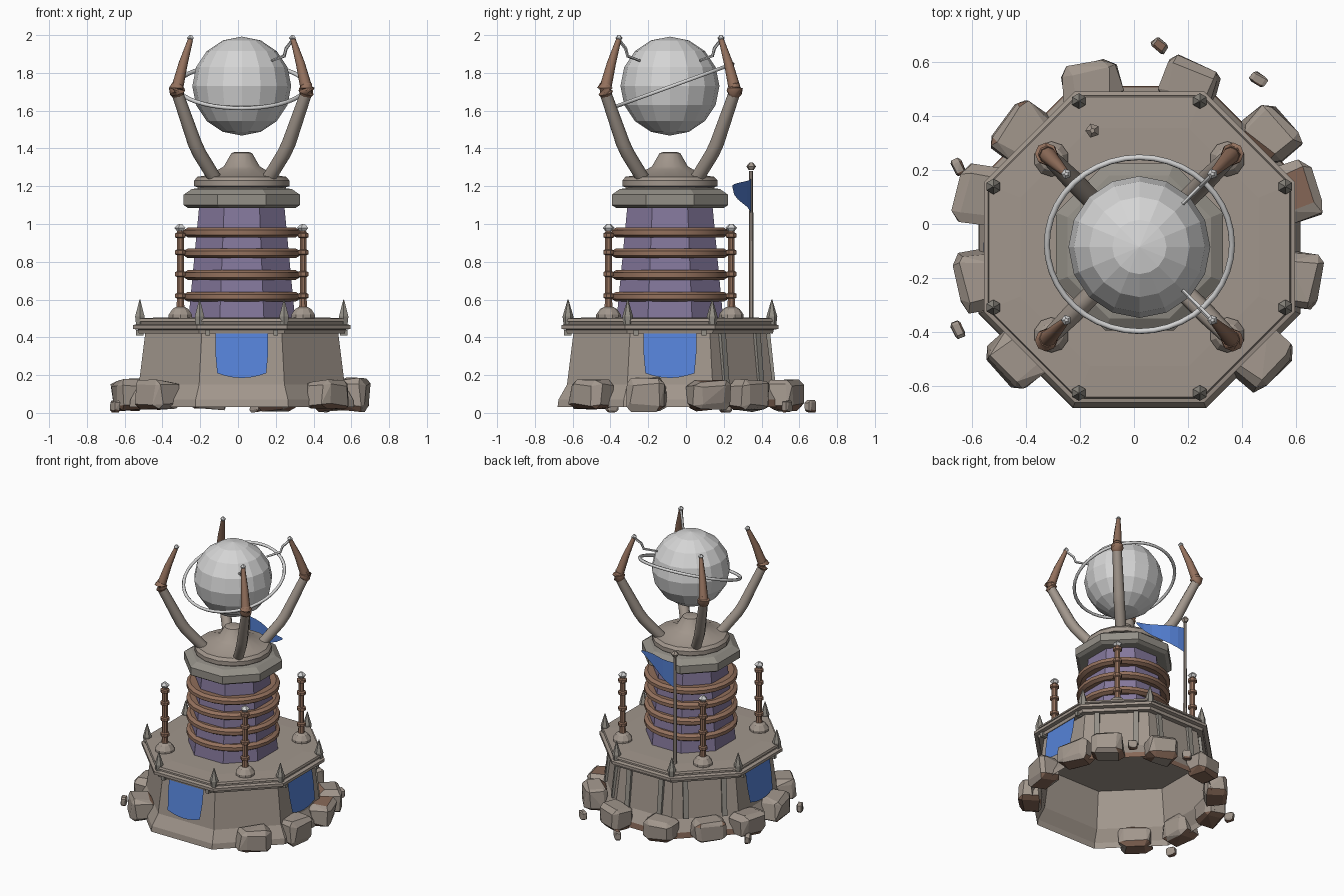
import bpy, bmesh, math, random
from mathutils import Vector, Matrix

if "Cube" in bpy.data.objects:
    bpy.data.objects.remove(bpy.data.objects["Cube"])

random.seed(4)
C = Vector((0.02, -0.085, 0))  # tower axis
S = [(sx, sy) for sx in (-1, 1) for sy in (-1, 1)]


def mat(name, rgb):
    m = bpy.data.materials.new(name)
    m.diffuse_color = (*[(c / 255) ** 2.2 for c in rgb], 1)
    m.use_nodes = True
    m.node_tree.nodes["Principled BSDF"].inputs["Base Color"].default_value = m.diffuse_color
    return m


STONE = mat("stone", (160, 149, 139))
TRIM = mat("grey trim", (146, 142, 134))
PURPLE = mat("purple wall", (131, 119, 154))
COPPER = mat("copper", (146, 112, 93))
EARTH = mat("brown earth", (134, 104, 88))
BLUE = mat("blue cloth", (86, 129, 214))
SILVER = mat("silver", (212, 212, 212))


def finish(name, bm, *mats, smooth=None):
    bmesh.ops.recalc_face_normals(bm, faces=bm.faces)
    me = bpy.data.meshes.new(name)
    bm.to_mesh(me)
    bm.free()
    ob = bpy.data.objects.new(name, me)
    bpy.context.collection.objects.link(ob)
    for m in mats:
        me.materials.append(m)
    if smooth:
        bpy.ops.object.select_all(action='DESELECT')
        ob.select_set(True)
        bpy.context.view_layer.objects.active = ob
        bpy.ops.object.shade_smooth_by_angle(angle=math.radians(smooth))
    return ob


def skin(bm, rings, closed=False):
    n = len(rings[0])
    pairs = list(zip(rings, rings[1:])) + ([(rings[-1], rings[0])] if closed else [])
    for a, b in pairs:
        for i in range(n):
            j = (i + 1) % n
            bm.faces.new((a[i], a[j], b[j], b[i]))


def lathe(name, prof, n, m, at=C, cap_top=True, cap_bottom=False, closed=False, smooth=None):
    """Revolve (flat-to-centre distance, z) points into an n-sided form."""
    bm = bmesh.new()
    rings = []
    for r, z in prof:
        R = r / math.cos(math.pi / n)
        rings.append([bm.verts.new((at[0] + R * math.cos((i + .5) * math.tau / n),
                                    at[1] + R * math.sin((i + .5) * math.tau / n), at[2] + z))
                      for i in range(n)])
    skin(bm, rings, closed)
    if cap_top and not closed:
        bm.faces.new(rings[-1])
    if cap_bottom and not closed:
        bm.faces.new(rings[0])
    return finish(name, bm, m, smooth=smooth)


def tube(name, pts, radii, m, n=8, smooth=50):
    bm = bmesh.new()
    pts = [Vector(p) for p in pts]
    rings = []
    for k, p in enumerate(pts):
        t = (pts[min(k + 1, len(pts) - 1)] - pts[max(k - 1, 0)]).normalized()
        q = t.to_track_quat('Z', 'Y')
        rings.append([bm.verts.new(p + q @ Vector((radii[k] * math.cos(i * math.tau / n),
                                                   radii[k] * math.sin(i * math.tau / n), 0)))
                      for i in range(n)])
    skin(bm, rings)
    bm.faces.new(rings[0])
    bm.faces.new(rings[-1])
    return finish(name, bm, m, smooth=smooth)


def box(name, size, M, m, taper=1):
    bm = bmesh.new()
    bmesh.ops.create_cube(bm, size=1)
    for v in bm.verts:
        if v.co.z > 0:
            v.co.x *= taper
            v.co.y *= taper
    bmesh.ops.transform(bm, matrix=M @ Matrix.Diagonal((*size, 1)), verts=bm.verts)
    return finish(name, bm, m)


def crystal(name, at, r, h, m):
    at = Vector(at)
    lathe(name, [(r * .5, -h / 2), (r, 0), (r * .35, h / 2)], 5, m, at, cap_bottom=True)


# Hollow eight-sided base with a flared foot; the back foot is earthy
base = lathe("base_wall", [(.595, .03), (.59, .07), (.545, .15), (.51, .43)], 8, STONE, cap_top=False)
base.data.materials.append(EARTH)
for p in base.data.polygons:
    if p.center.z < .06 and p.normal.y > .3:
        p.material_index = 1
lathe("base_cornice", [(.49, .42), (.545, .42), (.55, .44), (.575, .445), (.575, .465), (.55, .47),
                       (.55, .48), (.56, .485), (.555, .5), (.44, .505)], 8, STONE, cap_bottom=True)

# Ribs on the three rear faces
for a in (45, 90, 135):
    for off in (-.13, .13):
        M = Matrix.Translation(C) @ Matrix.Rotation(math.radians(a), 4, 'Z') \
            @ Matrix.Translation((.53, off, .285)) @ Matrix.Rotation(math.radians(-6), 4, 'Y')
        box("wall_rib", (.03, .035, .27), M, TRIM)

# Spikes at the cornice corners
for k in range(8):
    a = (k + .5) * math.pi / 4
    p = C + Vector((.584 * math.cos(a), .584 * math.sin(a), 0))
    lathe("corner_spike", [(.02, .465), (.025, .51), (.002, .6)], 6, TRIM, p, cap_bottom=True)

# Hanging banners on front, left and right, with hanger blocks
for a in (-90, 0, 180):
    M = Matrix.Translation(C) @ Matrix.Rotation(math.radians(a), 4, 'Z')
    bm = bmesh.new()
    rows = []
    for i in range(7):
        u = i / 3 - 1
        low = .185 + .025 * u * u
        rows.append([bm.verts.new(M @ Vector((.54 + (.42 - z) * .15, u * (.14 - .01 * (z < .3)), z)))
                     for z in (.42, .32, low)])
    for p, q in zip(rows, rows[1:]):
        for i in range(2):
            bm.faces.new((p[i], p[i + 1], q[i + 1], q[i]))
    finish("banner", bm, BLUE)
    for s in (-1, 1):
        box("banner_hanger", (.04, .025, .03), M @ Matrix.Translation((.54, s * .18, .425)), TRIM)

# Tapered violet tower and its copper coils
lathe("tower_wall", [(.282, .5), (.225, 1.1)], 8, PURPLE)
for z in (.615, .73, .845, .955):
    lathe("copper_coil", [(.225, z - .02), (.285, z - .026), (.308, z - .012), (.308, z + .012),
                          (.285, z + .026), (.225, z + .02)], 24, COPPER, closed=True, smooth=30)

# Capital and domed roof
lathe("capital", [(.22, 1.085), (.285, 1.085), (.308, 1.1), (.308, 1.155), (.265, 1.185), (.23, 1.19)],
      8, TRIM, cap_bottom=True)
lathe("roof_neck", [(.235, 1.18), (.235, 1.2)], 16, STONE)
lathe("roof_disc", [(.235, 1.195), (.252, 1.2), (.252, 1.23), (.235, 1.25), (.2, 1.255), (.12, 1.29),
                    (.095, 1.305), (.055, 1.375), (.04, 1.38)], 16, STONE, cap_bottom=True, smooth=30)

# Four rods on the terrace, and four jointed claws
for sx, sy in S:
    d = Vector((sx, sy, 0))
    up = Vector((0, 0, 1))
    p = C + d * .325
    lathe("rod_foot", [(.062, .5), (.062, .52), (.042, .55), (.025, .56)], 10, STONE, p)
    prof = [(.022, .55)]
    for z in (.62, .735, .85, .94):
        prof += [(.018, z - .015), (.028, z - .01), (.028, z + .01), (.018, z + .015)]
    lathe("rod", prof + [(.015, .965)], 8, COPPER, p)
    crystal("rod_crystal", p + up * .98, .026, .04, SILVER)

    def at(r, z):
        return C + d * r + up * z
    tube("claw_arm", [at(.13, 1.22), at(.225, 1.375), at(.25, 1.43), at(.34, 1.69)],
         [.036, .037, .037, .031], STONE)
    tube("claw_joint", [at(.335, 1.685), at(.34, 1.695), at(.345, 1.72), at(.34, 1.735)],
         [.034, .041, .041, .032], COPPER)
    tube("claw_finger", [at(.343, 1.715), at(.31, 1.85), at(.272, 1.975)], [.032, .024, .014], COPPER)
    crystal("claw_crystal", at(.27, 1.985), .016, .03, SILVER)
    if sx > 0:
        tube("spark", [at(.27, 1.975), at(.235, 1.93), at(.225, 1.89), at(.16, 1.865)],
             [.009, .009, .009, .007], SILVER, 5)

# Floating orb and its tilted halo
bm = bmesh.new()
bmesh.ops.create_uvsphere(bm, u_segments=16, v_segments=8, radius=.262,
                          matrix=Matrix.Translation(C + Vector((0, 0, 1.73))))
finish("orb", bm, SILVER)
bm = bmesh.new()
M = Matrix.Translation(C + Vector((0, .01, 1.73))) @ Matrix.Rotation(math.radians(20), 4, 'X')
rings = []
for i in range(40):
    a = i * math.tau / 40
    rings.append([bm.verts.new(M @ Vector(((.342 + .011 * math.cos(b)) * math.cos(a),
                                           (.342 + .011 * math.cos(b)) * math.sin(a), .011 * math.sin(b))))
                  for b in [j * math.tau / 6 for j in range(6)]])
skin(bm, rings, True)
finish("halo", bm, SILVER, smooth=70)

# Flagpole and pennant
pole = Vector((-.153, .345, 0))
lathe("flag_pole", [(.011, .49), (.009, 1.28)], 6, STONE, pole)
crystal("pole_crystal", pole + Vector((0, 0, 1.305)), .022, .04, STONE)
bm = bmesh.new()
cols = []
for i in range(7):
    t = i / 6
    top = 1.24 - .035 * t
    h = .175 * (1 - t) ** .8 + .012
    cols.append([bm.verts.new(pole + Vector((.34 * t, -.095 * t + .012 * math.sin(t * 6), z)))
                 for z in (top, top - h)])
for a, b in zip(cols, cols[1:]):
    bm.faces.new((a[0], a[1], b[1], b[0]))
finish("pennant", bm, BLUE)


# Boulders round the foot with earthy undersides, plus loose stones
def rock(name, x, y, z, size, ang):
    bm = bmesh.new()
    bmesh.ops.create_cube(bm, size=1)
    bmesh.ops.bevel(bm, geom=bm.edges[:], offset=.17, segments=1, affect='EDGES')
    for v in bm.verts:
        v.co += Vector([random.uniform(-.06, .06) for _ in range(3)])
    bmesh.ops.transform(bm, verts=bm.verts, matrix=Matrix.Translation((x, y, z))
                        @ Matrix.Rotation(ang, 4, 'Z') @ Matrix.Diagonal((*size, 1)))
    bmesh.ops.convex_hull(bm, input=bm.verts)
    bmesh.ops.dissolve_limit(bm, angle_limit=.15, verts=bm.verts, edges=bm.edges)
    ob = finish(name, bm, STONE, EARTH)
    for p in ob.data.polygons:
        p.material_index = int(p.normal.z < -.5)


for x, y in [(-.16, .52), (.2, .52), (.51, .33), (.6, .12), (.61, -.21), (.475, -.5),
             (-.435, -.5), (-.575, -.21), (-.575, .11), (-.42, .34)]:
    a = math.atan2(y - C.y, x - C.x) + random.uniform(-.1, .1)
    rock("boulder", x, y, .095, (.155, .21, random.uniform(.145, .165)), a)
for x, y in [(.095, .66), (.46, .535), (-.65, .21), (-.65, -.39)]:
    rock("loose_stone", x, y, .035, (.04, .06, .06), x * 9)
